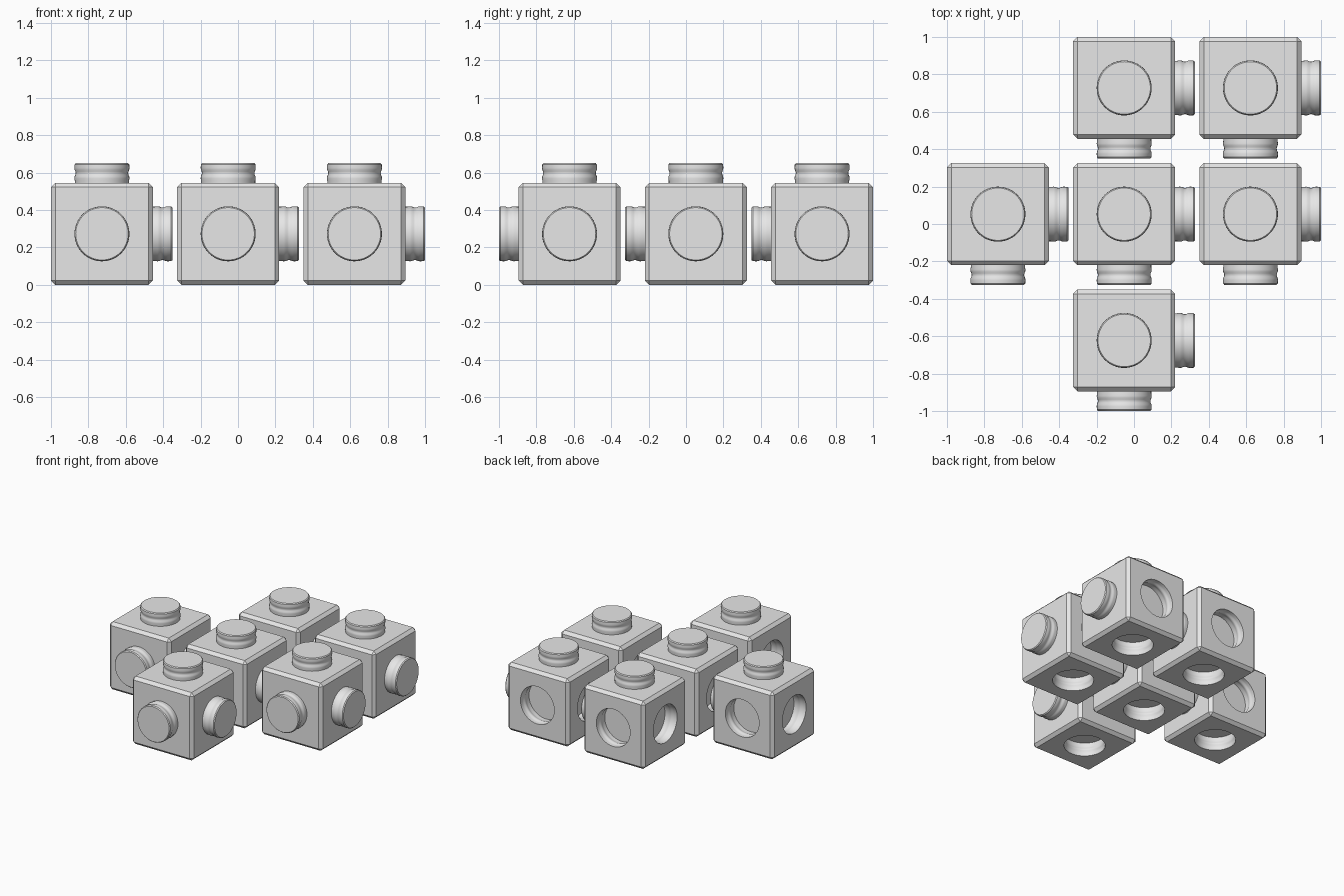
import bpy, bmesh, math
from mathutils import Vector, Matrix

if "Cube" in bpy.data.objects:
    bpy.data.objects.remove(bpy.data.objects["Cube"])

SIDE, PITCH, BEVEL, SEGS = 0.545, 0.675, 0.023, 64
H = SIDE / 2

grey = bpy.data.materials.new("light grey")
grey.diffuse_color = (0.8, 0.8, 0.8, 1)
grey.use_nodes = True
grey.node_tree.nodes["Principled BSDF"].inputs["Base Color"].default_value = grey.diffuse_color

# Waisted snap profile as (radius, height above the face)
PEG = [(0.145, -0.01), (0.145, 0.010), (0.147, 0.024), (0.146, 0.034), (0.142, 0.043),
       (0.140, 0.052), (0.142, 0.061), (0.146, 0.070), (0.147, 0.080), (0.146, 0.098),
       (0.140, 0.105)]
# Matching socket, with the depth measured into the block
SOCKET = [(0.150, -0.03), (0.150, 0.024), (0.149, 0.034), (0.145, 0.043), (0.143, 0.052),
          (0.145, 0.061), (0.149, 0.070), (0.150, 0.080), (0.150, 0.108)]


def lathe(name, profile):
    """Closed turned solid along z."""
    bm = bmesh.new()
    rings = []
    for r, z in profile:
        rings.append([bm.verts.new((r * math.cos(2 * math.pi * i / SEGS),
                                    r * math.sin(2 * math.pi * i / SEGS), z))
                      for i in range(SEGS)])
    for a, b in zip(rings, rings[1:]):
        for i in range(SEGS):
            j = (i + 1) % SEGS
            bm.faces.new((a[i], a[j], b[j], b[i]))
    bm.faces.new(rings[0][::-1])
    bm.faces.new(rings[-1])
    mesh = bpy.data.meshes.new(name)
    bm.to_mesh(mesh)
    bm.free()
    mesh.materials.append(grey)
    return mesh


def smooth(mesh):
    mesh.polygons.foreach_set("use_smooth", [True] * len(mesh.polygons))
    mesh.set_sharp_from_angle(angle=math.radians(30))


def place(name, mesh, matrix):
    ob = bpy.data.objects.new(name, mesh)
    bpy.context.collection.objects.link(ob)
    ob.matrix_world = matrix
    return ob


def aim(start, direction):
    turn = Vector(direction).to_track_quat('Z', 'Y').to_matrix().to_4x4()
    return Matrix.Translation(start) @ turn


# Chamfered cube
bm = bmesh.new()
bmesh.ops.create_cube(bm, size=SIDE)
bmesh.ops.bevel(bm, geom=bm.edges[:], offset=BEVEL, segments=1, affect='EDGES')
cube = bpy.data.meshes.new("cube")
bm.to_mesh(cube)
bm.free()
cube.materials.append(grey)
source = place("cube", cube, Matrix())

# Sockets sunk in the left, back and bottom faces
socket = lathe("socket", SOCKET)
cutters = []
for d in ((-1, 0, 0), (0, 1, 0), (0, 0, -1)):
    d = Vector(d)
    cutter = place("socket_cutter", socket, aim(d * H, -d))
    cutter.hide_render = True
    cutters.append(cutter)
    mod = source.modifiers.new("socket", 'BOOLEAN')
    mod.object, mod.operation, mod.solver = cutter, 'DIFFERENCE', 'EXACT'
bpy.context.view_layer.update()
graph = bpy.context.evaluated_depsgraph_get()
block = bpy.data.meshes.new_from_object(source.evaluated_get(graph))
block.name = "block"
for ob in cutters + [source]:
    bpy.data.objects.remove(ob)
smooth(block)

peg = lathe("peg", PEG)
smooth(peg)

# Six blocks on a grid, each with pegs on its right, front and top faces
X0, Y0 = -0.0525, 0.0525
for i, j in ((0, 1), (1, 1), (-1, 0), (0, 0), (1, 0), (0, -1)):
    centre = Vector((X0 + i * PITCH, Y0 + j * PITCH, H))
    place("block", block, Matrix.Translation(centre))
    for side, d in (("right", (1, 0, 0)), ("front", (0, -1, 0)), ("top", (0, 0, 1))):
        place(side + "_peg", peg, aim(centre + Vector(d) * H, d))
